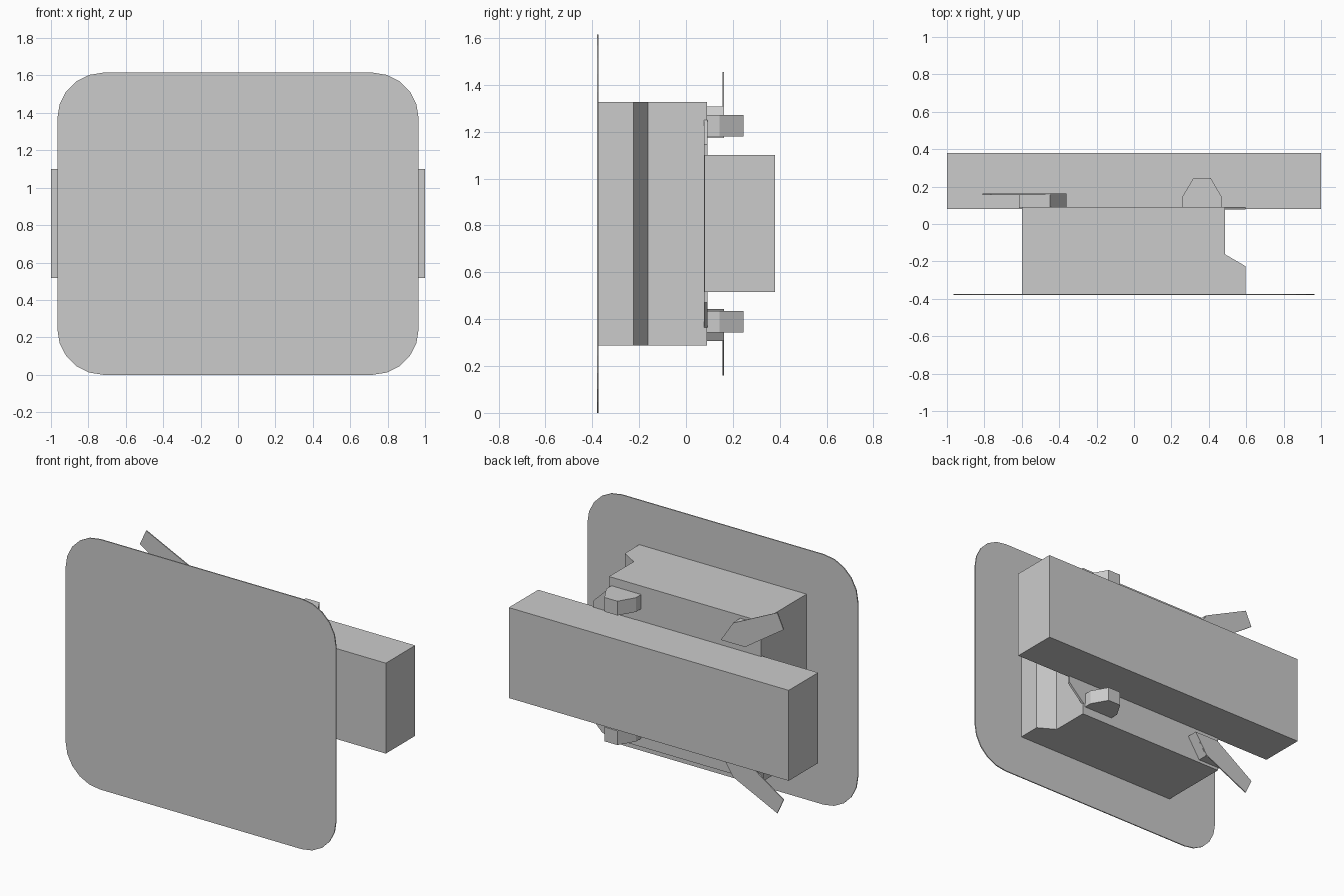
import bpy
import bmesh
from math import cos, sin, pi

if "Cube" in bpy.data.objects:
    bpy.data.objects.remove(bpy.data.objects["Cube"])

MID_Z = 0.8075  # height of the symmetry plane


def prism(name, profile, axis, lo, hi):
    """Extrude a 2D profile: axis 'z' takes (x, y) points, axis 'y' takes (x, z)."""
    bm = bmesh.new()

    def place(p, d):
        return (p[0], p[1], d) if axis == 'z' else (p[0], d, p[1])

    a = [bm.verts.new(place(p, lo)) for p in profile]
    b = [bm.verts.new(place(p, hi)) for p in profile]
    bm.faces.new(a)
    bm.faces.new(b)
    n = len(profile)
    for i in range(n):
        j = (i + 1) % n
        bm.faces.new((a[i], a[j], b[j], b[i]))
    bmesh.ops.recalc_face_normals(bm, faces=bm.faces)
    mesh = bpy.data.meshes.new(name)
    bm.to_mesh(mesh)
    bm.free()
    obj = bpy.data.objects.new(name, mesh)
    bpy.context.collection.objects.link(obj)
    return obj


def rounded_rect(hw, hh, r, cz, steps):
    pts = []
    for k, (sx, sz) in enumerate([(1, 1), (-1, 1), (-1, -1), (1, -1)]):
        for i in range(steps + 1):
            t = (k + i / steps) * pi / 2
            pts.append((sx * (hw - r) + r * cos(t), cz + sz * (hh - r) + r * sin(t)))
    return pts


def rect(x0, x1, z0, z1):
    return [(x0, z0), (x1, z0), (x1, z1), (x0, z1)]


def flip(points):
    return [(x, 2 * MID_Z - z) for x, z in points]


# Thin face plate with rounded corners
prism("face_plate", rounded_rect(0.966, MID_Z, 0.245, MID_Z, 5), 'y', -0.38, -0.373)

# Housing with a sloped step on one side
prism("housing", [(-0.6, -0.373), (0.595, -0.373), (0.595, -0.225),
                  (0.487, -0.162), (0.487, 0.09), (-0.6, 0.09)], 'z', 0.288, 1.327)

# Thin chamfered tongue behind the bar
prism("tongue", [(0.3, 0.365), (0.487, 0.365), (0.595, 0.47),
                 (0.595, 1.145), (0.487, 1.25), (0.3, 1.25)], 'y', 0.077, 0.092)

# Long cross bar
prism("cross_bar", rect(-1, 1, 0.516, 1.1), 'y', 0.08, 0.38)

# Lugs and levers, mirrored above and below the bar
lug = [(0.257, 0.08), (0.47, 0.08), (0.47, 0.143),
       (0.41, 0.246), (0.318, 0.246), (0.257, 0.143)]
blade = [(-0.362, 1.172), (-0.45, 1.305), (-0.765, 1.455), (-0.81, 1.357), (-0.535, 1.172)]
block = [(-0.362, 1.172), (-0.45, 1.308), (-0.615, 1.308), (-0.615, 1.226), (-0.535, 1.172)]

for side, top in (("upper", True), ("lower", False)):
    z0, z1 = (1.18, 1.272) if top else (0.343, 0.435)
    prism(side + "_lug", lug, 'z', z0, z1)
    prism(side + "_lever_block", block if top else flip(block), 'y', 0.085, 0.155)
    prism(side + "_lever_blade", blade if top else flip(blade), 'y', 0.155, 0.162)
